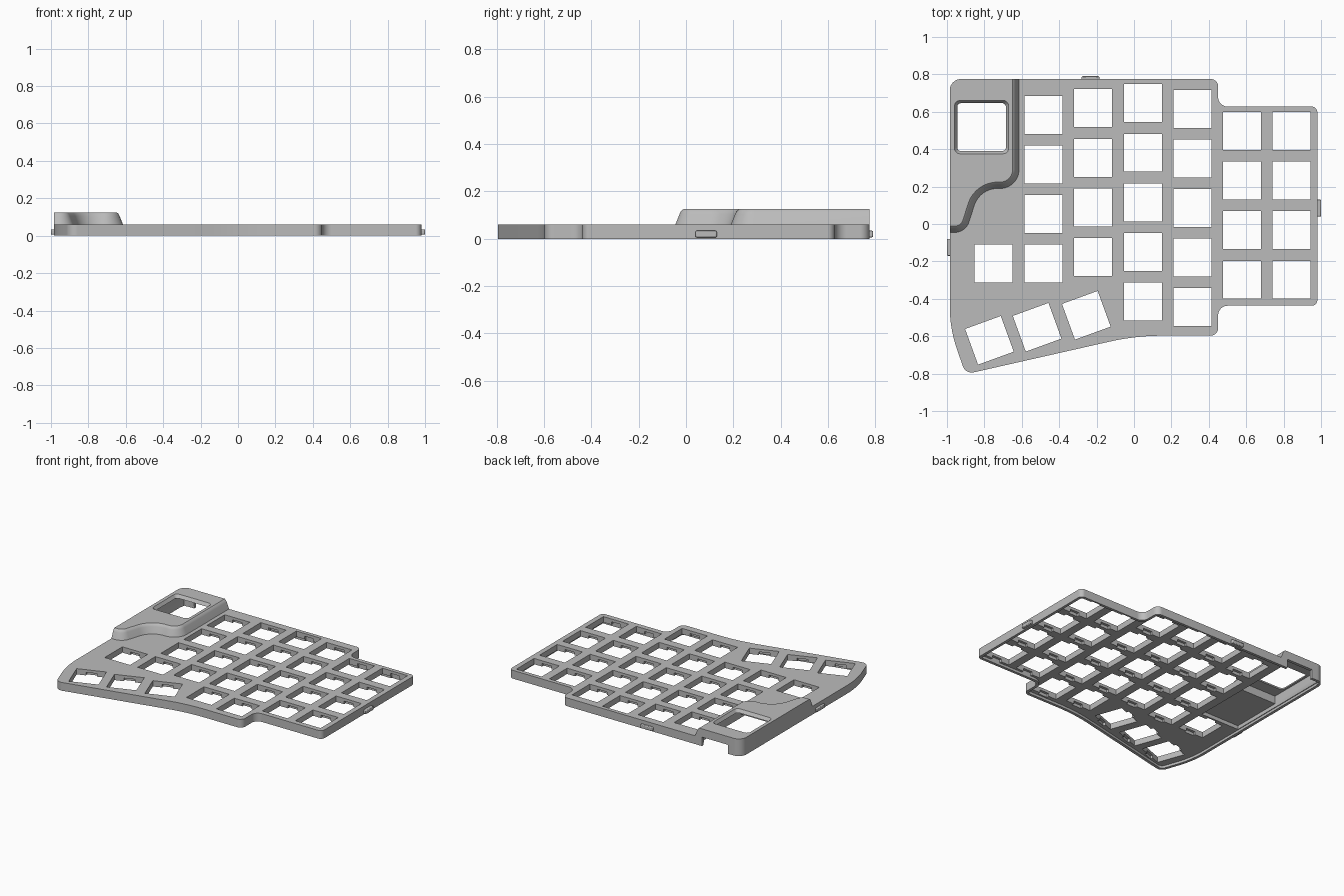
import bpy, bmesh, math
from mathutils import Vector, Matrix

if "Cube" in bpy.data.objects:
    bpy.data.objects.remove(bpy.data.objects["Cube"])

grey = bpy.data.materials.new("matte grey")
grey.use_nodes = True
grey.diffuse_color = (0.5, 0.5, 0.5, 1)
grey.node_tree.nodes["Principled BSDF"].inputs["Base Color"].default_value = (0.5, 0.5, 0.5, 1)


def rounded(corners, closed=True, steps=10):
    """Path through (x, y, radius) corners with each corner filleted."""
    pts, n = [], len(corners)
    for i, (x, y, r) in enumerate(corners):
        p = Vector((x, y))
        if r == 0 or (not closed and i in (0, n - 1)):
            pts.append(p)
            continue
        a = (Vector(corners[i - 1][:2]) - p).normalized()
        b = (Vector(corners[(i + 1) % n][:2]) - p).normalized()
        half = a.angle(b) / 2
        centre = p + (a + b).normalized() * r / math.sin(half)
        s = p + a * r / math.tan(half) - centre
        e = p + b * r / math.tan(half) - centre
        pts += [centre + s.lerp(e, k / steps).normalized() * r for k in range(steps + 1)]
    return pts


def inset(pts, d, closed=True):
    """Move a counter-clockwise path inwards by d."""
    out, n = [], len(pts)
    for i, p in enumerate(pts):
        before = pts[i - 1] if closed or i > 0 else p
        after = pts[(i + 1) % n] if closed or i < n - 1 else p
        t = (after - before).normalized()
        out.append(p + Vector((-t.y, t.x)) * d)
    return out


def finish(bm, name):
    bmesh.ops.recalc_face_normals(bm, faces=bm.faces)
    mesh = bpy.data.meshes.new(name)
    bm.to_mesh(mesh)
    bm.free()
    mesh.materials.append(grey)
    ob = bpy.data.objects.new(name, mesh)
    bpy.context.collection.objects.link(ob)
    return ob


def loft(name, rings):
    """Solid through stacked (path, z) rings of equal length."""
    bm = bmesh.new()
    loops = [[bm.verts.new((p.x, p.y, z)) for p in pts] for pts, z in rings]
    n = len(loops[0])
    for low, high in zip(loops, loops[1:]):
        for i in range(n):
            j = (i + 1) % n
            bm.faces.new((low[i], low[j], high[j], high[i]))
    bm.faces.new(loops[0][::-1])
    bm.faces.new(loops[-1])
    return finish(bm, name)


def boxes(name, items):
    """Several boxes, each (centre x, centre y, size x, size y, z0, z1, turn)."""
    bm = bmesh.new()
    for x, y, sx, sy, z0, z1, turn in items:
        m = (Matrix.Translation((x, y, (z0 + z1) / 2)) @ Matrix.Rotation(turn, 4, "Z")
             @ Matrix.Diagonal((sx, sy, z1 - z0, 1)))
        bmesh.ops.create_cube(bm, size=1, matrix=m)
    return finish(bm, name)


def span(name, x0, x1, y0, y1, z0, z1):
    return boxes(name, [((x0 + x1) / 2, (y0 + y1) / 2, x1 - x0, y1 - y0, z0, z1, 0)])


def rect(cx, cy, sx, sy, r):
    return rounded([(cx - sx, cy - sy, r), (cx + sx, cy - sy, r),
                    (cx + sx, cy + sy, r), (cx - sx, cy + sy, r)], steps=5)


def carve(ob, cutters):
    bpy.context.view_layer.objects.active = ob
    for c in cutters:
        mod = ob.modifiers.new("cut", "BOOLEAN")
        mod.operation, mod.solver, mod.object = "DIFFERENCE", "EXACT", c
        bpy.ops.object.modifier_apply(modifier=mod.name)


LEFT, RIGHT, BACK, TOP = -0.985, 0.98, 0.775, 0.06

# Main plate
outline = rounded([
    (LEFT, BACK, .06), (LEFT, -.56, .7), (-.9, -.803, .05), (.01, -.597, 1.3),
    (.45, -.597, .04), (.45, -.437, .05), (RIGHT, -.437, .03), (RIGHT, .628, .03),
    (.45, .628, .05), (.45, BACK, .04)])
plate = loft("plate", [(outline, 0), (outline, TOP)])

# Raised housing with a sloping, curved inner wall
wall = rounded([(LEFT, -.045, 0), (-.9, -.045, .08), (-.825, .19, .13),
                (-.615, .19, .1), (-.615, BACK, 0)], closed=False)
corner = rounded([(-.615, BACK, 0), (LEFT, BACK, .06), (LEFT, -.045, 0)], closed=False)[1:-1]
housing = loft("display_housing", [
    (inset(wall, d, closed=False) + corner, z)
    for d, z in ((0, TOP), (.018, .105), (.024, .117), (.034, .125))])

# Key positions: columns (x, back key y, count), a single key and the thumb keys
PITCH, KEY = 0.265, 0.203
columns = [(-.485, .583, 4), (-.22, .619, 4), (.047, .646, 5),
           (.312, .615, 5), (.577, .497, 4), (.842, .497, 4)]
keys = [(x, y - PITCH * i, 0) for x, y, n in columns for i in range(n)]
keys.append((-.75, -.212, 0))
keys += [(x, y, math.radians(20)) for x, y in ((-.773, -.622), (-.518, -.552), (-.255, -.488))]

# Cutters
holes = boxes("key_hole_cutter", [(x, y, KEY, KEY, -.1, .2, a) for x, y, a in keys])
clips = boxes("clip_notch_cutter", [(x, y, .075, KEY + .036, -.1, .04, a) for x, y, a in keys])
recess = loft("underside_cutter", [(inset(outline, .02), -.1), (inset(outline, .02), .018)])
bay = span("display_bay_cutter", -.96, -.65, .3, .753, -.1, .102)
battery = span("battery_bay_cutter", -.96, -.65, -.08, .31, -.1, .045)
port = span("port_cutter", -.88, -.67, .7, .9, -.1, .065)
window = loft("window_cutter", [
    (rect(-.815, .518, .13, .128, .02), .05), (rect(-.815, .518, .13, .128, .02), .102),
    (rect(-.815, .518, .146, .144, .03), .127)])

carve(plate, [recess, holes, clips, battery, bay, port])
carve(housing, [bay, port, window])
for c in (holes, clips, recess, bay, battery, port, window):
    bpy.data.objects.remove(c)

# Small latch tabs on the outer walls
tabs = [span("back_tab", -.28, -.185, BACK - .01, .79, .006, .034),
        span("right_tab", RIGHT - .01, 1, .04, .13, .006, .034),
        span("left_tab", -1, LEFT + .01, -.17, -.08, .006, .034)]
for t in tabs:
    bpy.context.view_layer.objects.active = t
    mod = t.modifiers.new("soft edges", "BEVEL")
    mod.width, mod.segments = .005, 2

# Smooth curved walls, crisp edges
for ob in [plate, housing] + tabs:
    bpy.ops.object.select_all(action="DESELECT")
    ob.select_set(True)
    bpy.context.view_layer.objects.active = ob
    bpy.ops.object.shade_smooth_by_angle(angle=math.radians(30))
